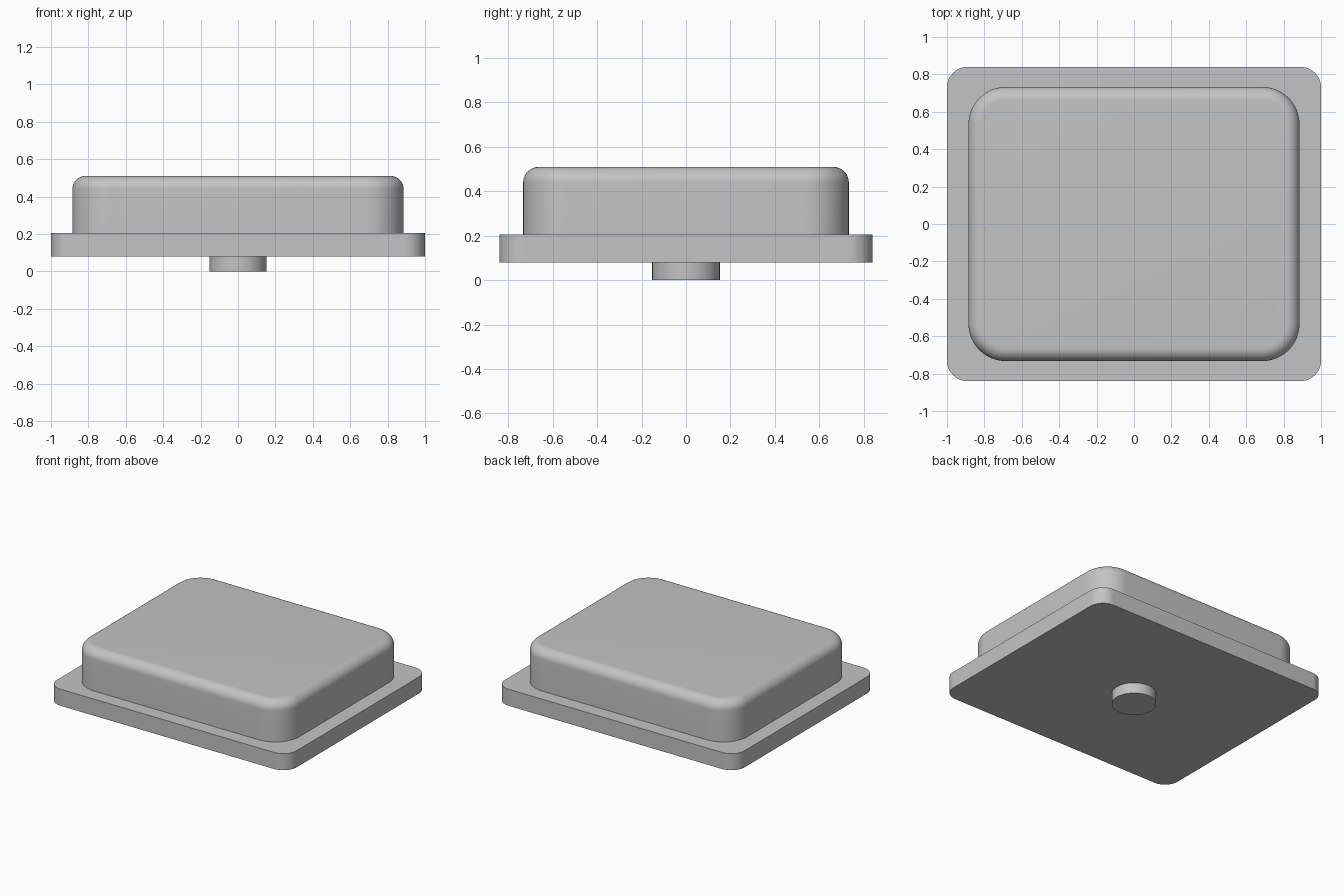
import bpy, bmesh
from math import sin, cos, pi, radians

if "Cube" in bpy.data.objects:
    bpy.data.objects.remove(bpy.data.objects["Cube"])

grey = bpy.data.materials.new("light grey")
grey.use_nodes = True
colour = (0.55, 0.55, 0.55, 1)
grey.diffuse_color = colour
grey.node_tree.nodes["Principled BSDF"].inputs["Base Color"].default_value = colour


def outline(hx, hy, r, steps=16):
    """Points of a rounded rectangle, counter-clockwise."""
    pts = []
    for i, (sx, sy) in enumerate(((1, 1), (-1, 1), (-1, -1), (1, -1))):
        for k in range(steps + 1):
            a = (i + k / steps) * pi / 2
            pts.append((sx * (hx - r) + r * cos(a), sy * (hy - r) + r * sin(a)))
    return pts


def rounded_block(name, hx, hy, r, z0, z1, fillet=0, steps=12):
    """Rounded rectangular block with an optional fillet around its top."""
    levels = [(0, z0)]
    if fillet:
        for k in range(steps + 1):
            a = k / steps * pi / 2
            levels.append((fillet * (1 - cos(a)), z1 - fillet * (1 - sin(a))))
    else:
        levels.append((0, z1))
    bm = bmesh.new()
    rings = [[bm.verts.new((x, y, z)) for x, y in outline(hx - d, hy - d, r - d)]
             for d, z in levels]
    n = len(rings[0])
    for low, high in zip(rings, rings[1:]):
        for i in range(n):
            j = (i + 1) % n
            bm.faces.new((low[i], low[j], high[j], high[i]))
    bm.faces.new(rings[0][::-1])
    bm.faces.new(rings[-1])
    mesh = bpy.data.meshes.new(name)
    bm.to_mesh(mesh)
    bm.free()
    obj = bpy.data.objects.new(name, mesh)
    bpy.context.collection.objects.link(obj)
    finish(obj)


def finish(obj):
    obj.data.materials.append(grey)
    bpy.ops.object.select_all(action='DESELECT')
    obj.select_set(True)
    bpy.context.view_layer.objects.active = obj
    bpy.ops.object.shade_smooth_by_angle(angle=radians(30))


# Flange plate and raised cover
rounded_block("base_plate", 1.0, 0.84, 0.11, 0.08, 0.205)
rounded_block("raised_cover", 0.885, 0.733, 0.2, 0.205, 0.51, fillet=0.07)

# Round stub under the plate
bpy.ops.mesh.primitive_cylinder_add(vertices=64, radius=0.152, depth=0.08,
                                    location=(0, 0, 0.04))
stub = bpy.context.object
stub.name = "bottom_stub"
finish(stub)
